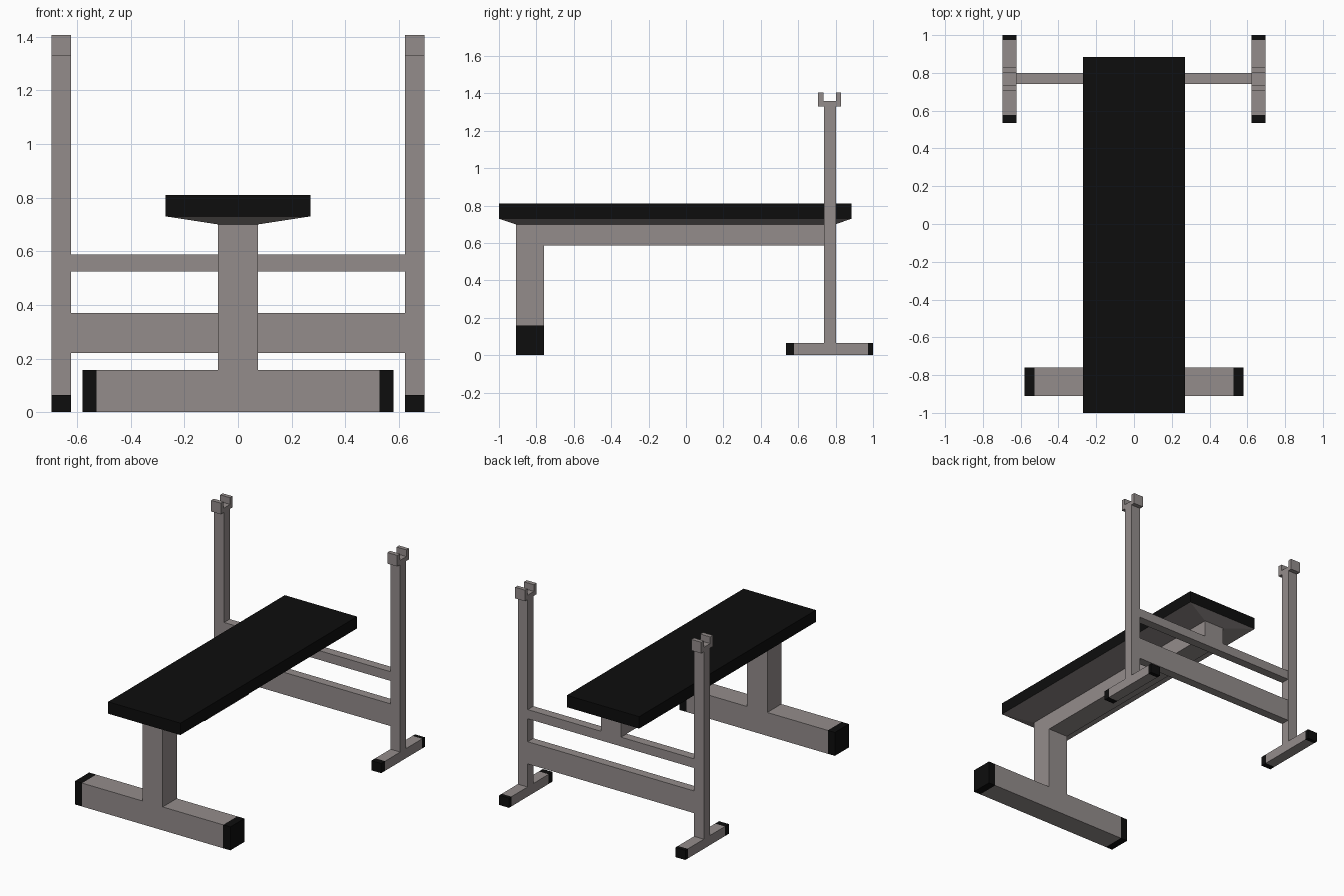
import bpy, bmesh
from mathutils import Vector

if "Cube" in bpy.data.objects:
    bpy.data.objects.remove(bpy.data.objects["Cube"])


def material(name, rgb):
    m = bpy.data.materials.new(name)
    m.diffuse_color = (*rgb, 1)
    m.use_nodes = True
    m.node_tree.nodes["Principled BSDF"].inputs["Base Color"].default_value = m.diffuse_color
    return m


STEEL = material("warm grey steel", (0.295, 0.265, 0.26))
BLACK = material("black vinyl", (0.004, 0.004, 0.004))


def finish(bm, name, mats):
    bmesh.ops.recalc_face_normals(bm, faces=bm.faces)
    me = bpy.data.meshes.new(name)
    bm.to_mesh(me)
    bm.free()
    for m in mats:
        me.materials.append(m)
    ob = bpy.data.objects.new(name, me)
    bpy.context.collection.objects.link(ob)
    return ob


def box_bm(x, y, z):
    bm = bmesh.new()
    bmesh.ops.create_cube(bm, size=1)
    for v in bm.verts:
        v.co = Vector([r[0] if c < 0 else r[1] for c, r in zip(v.co, (x, y, z))])
    return bm


def box(name, x, y, z, mat=STEEL):
    return finish(box_bm(x, y, z), name, [mat])


def capped_bar(name, x, y, z, axis, lo, hi):
    """Bar cut at lo and hi along an axis, with black end caps beyond the cuts."""
    bm = box_bm(x, y, z)
    n = Vector((0, 0, 0))
    n[axis] = 1
    for d in (lo, hi):
        bmesh.ops.bisect_plane(bm, geom=bm.verts[:] + bm.edges[:] + bm.faces[:],
                               plane_co=n * d, plane_no=n)
    for f in bm.faces:
        c = f.calc_center_median()[axis]
        f.material_index = int(c < lo or c > hi)
    return finish(bm, name, [STEEL, BLACK])


# Padded board with its shallow tapered underside
SPINE_X = (-0.075, 0.075)
bm = box_bm((-0.27, 0.27), (-1.0, 0.885), (0.73, 0.81))
under = min(bm.faces, key=lambda f: f.calc_center_median().z)
under = bmesh.ops.extrude_discrete_faces(bm, faces=[under])["faces"][0]
for v in under.verts:
    v.co = (SPINE_X[0] if v.co.x < 0 else SPINE_X[1],
            -0.91 if v.co.y < 0 else 0.80, 0.70)
bm.normal_update()
for f in bm.faces:
    f.material_index = int(f.calc_center_median().z > 0.729)
finish(bm, "bench_pad", [STEEL, BLACK])

# Spine, front leg and wide front foot
box("spine", SPINE_X, (-0.91, 0.80), (0.587, 0.70))
box("front_leg", SPINE_X, (-0.91, -0.76), (0.158, 0.587))
capped_bar("front_foot", (-0.58, 0.58), (-0.91, -0.76), (0, 0.158), 0, -0.527, 0.527)

# Cross bars between the uprights
box("upper_cross_bar", (-0.622, 0.622), (0.74, 0.80), (0.525, 0.587))
box("lower_cross_bar", (-0.622, 0.622), (0.74, 0.80), (0.22, 0.37))

# Uprights, their feet and the forked bar rests
for side, s in (("left", -1), ("right", 1)):
    x = tuple(sorted((s * 0.622, s * 0.695)))
    capped_bar(side + "_rear_foot", x, (0.535, 1.0), (0, 0.065), 1, 0.577, 0.973)
    box(side + "_upright", x, (0.738, 0.802), (0.065, 1.33))
    # U-shaped profile in y, z
    profile = [(0.706, 1.33), (0.83, 1.33), (0.83, 1.405), (0.803, 1.405),
               (0.803, 1.36), (0.735, 1.36), (0.735, 1.405), (0.706, 1.405)]
    bm = bmesh.new()
    face = bm.faces.new([bm.verts.new((x[0], y, z)) for y, z in profile])
    ext = bmesh.ops.extrude_face_region(bm, geom=[face])["geom"]
    bmesh.ops.translate(bm, vec=(x[1] - x[0], 0, 0),
                        verts=[g for g in ext if isinstance(g, bmesh.types.BMVert)])
    finish(bm, side + "_bar_rest", [STEEL])
